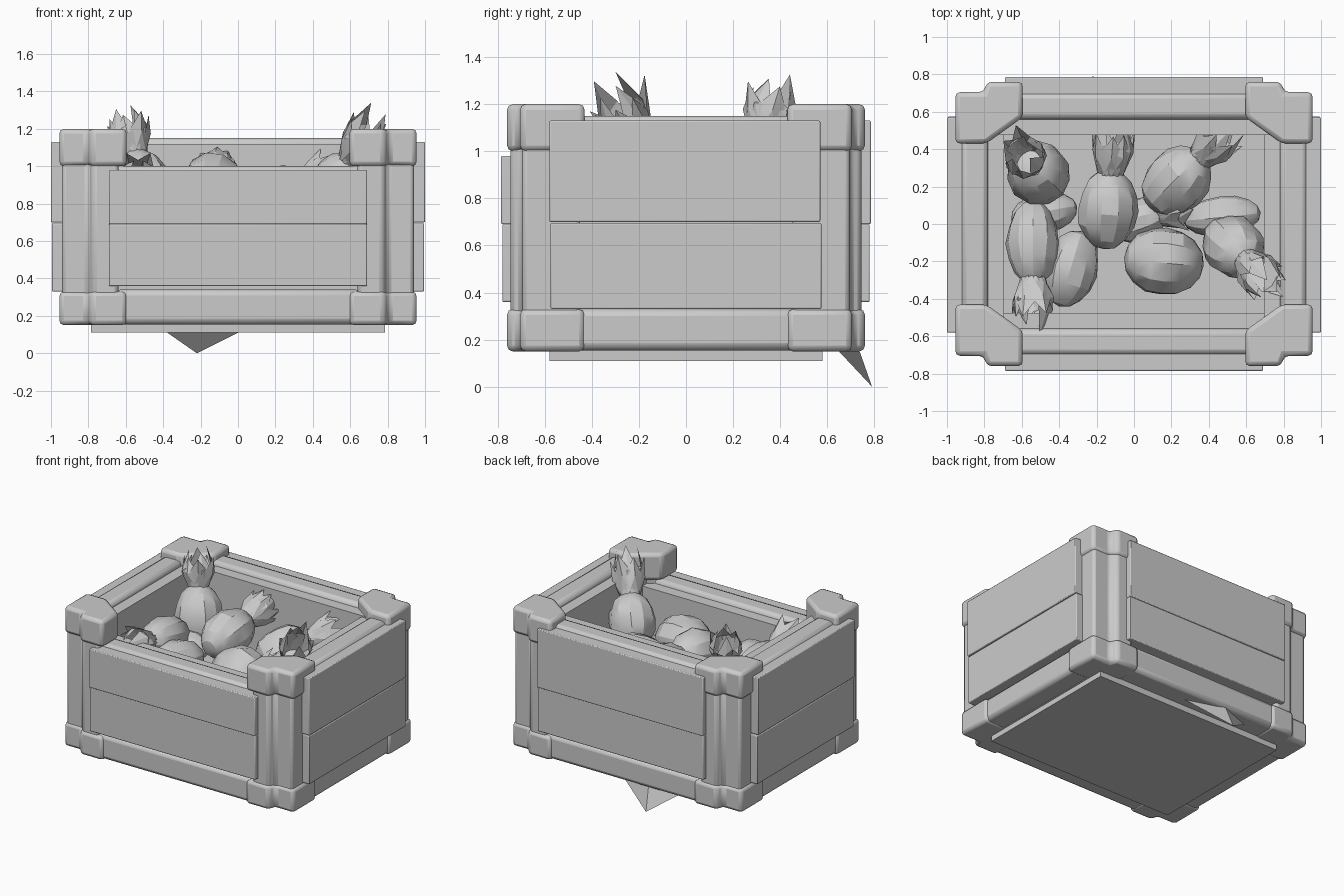
import bpy, bmesh, math, random
from mathutils import Vector, Matrix

if "Cube" in bpy.data.objects:
    bpy.data.objects.remove(bpy.data.objects["Cube"])

random.seed(4)


def finish(name, bm, bevel=0.0, angle=35):
    bmesh.ops.recalc_face_normals(bm, faces=bm.faces)
    me = bpy.data.meshes.new(name)
    bm.to_mesh(me)
    bm.free()
    ob = bpy.data.objects.new(name, me)
    bpy.context.collection.objects.link(ob)
    if bevel:
        m = ob.modifiers.new("bevel", 'BEVEL')
        m.width, m.segments, m.limit_method = bevel, 2, 'ANGLE'
    bpy.ops.object.select_all(action='DESELECT')
    ob.select_set(True)
    bpy.context.view_layer.objects.active = ob
    bpy.ops.object.shade_smooth_by_angle(angle=math.radians(angle))
    return ob


def box(name, x, y, z, bevel=0.0):
    bm = bmesh.new()
    size = Matrix.Diagonal((x[1] - x[0], y[1] - y[0], z[1] - z[0], 1))
    mid = Matrix.Translation((sum(x) / 2, sum(y) / 2, sum(z) / 2))
    bmesh.ops.create_cube(bm, size=1, matrix=mid @ size)
    return finish(name, bm, bevel)


def prism(name, pts, z0, z1, bevel):
    bm = bmesh.new()
    f = bm.faces.new([bm.verts.new((x, y, z0)) for x, y in pts])
    r = bmesh.ops.extrude_face_region(bm, geom=[f])
    vs = [v for v in r['geom'] if isinstance(v, bmesh.types.BMVert)]
    bmesh.ops.translate(bm, verts=vs, vec=(0, 0, z1 - z0))
    return finish(name, bm, bevel)


# Corner posts with chunky caps at top and bottom
CAP = [(.955, .43), (.79, .43), (.595, .57), (.595, .76), (.785, .76), (.805, .705), (.955, .705)]
POST = [(.94, .45), (.79, .45), (.64, .57), (.64, .745), (.775, .745), (.80, .695), (.94, .695)]
for sx in (-1, 1):
    for sy in (-1, 1):
        tag = ("left" if sx < 0 else "right") + ("_front" if sy < 0 else "_back")
        for part, prof, z0, z1, b in (("top_cap", CAP, 1.0, 1.2, .025),
                                      ("bottom_cap", CAP, .15, .33, .025),
                                      ("post", POST, .2, 1.1, .02)):
            prism(tag + "_" + part, [(sx * x, sy * y) for x, y in prof], z0, z1, b)


def span(s, a, b):
    return tuple(sorted((s * a, s * b)))


# Left and right sides: inner wall, rails and two outer planks
for s, n in ((-1, "left"), (1, "right")):
    box(n + "_inner_wall", span(s, .695, .79), (-.56, .56), (.15, 1.11))
    box(n + "_top_rail", span(s, .78, .925), (-.5, .5), (1.0, 1.15), .03)
    box(n + "_bottom_rail", span(s, .76, .94), (-.5, .5), (.155, .33), .03)
    box(n + "_lower_plank", span(s, .8, .995), (-.575, .575), (.33, .695), .006)
    box(n + "_upper_plank", span(s, .8, 1.0), (-.58, .57), (.70, 1.13), .006)

# Front is lower than the back
for s, n, top in ((-1, "front", 1.0), (1, "back", 1.15)):
    box(n + "_inner_wall", (-.75, .75), span(s, .475, .57), (.15, top - .03))
    box(n + "_top_rail", (-.7, .7), span(s, .56, .70), (top - .15, top), .03)
    box(n + "_bottom_rail", (-.66, .66), span(s, .56, .745), (.155, .34), .03)
    box(n + "_lower_plank", (-.69, .69), span(s, .6, .78), (.36, .69), .006)
    box(n + "_upper_plank", (-.69, .69), span(s, .6, .785), (.69, top - .02), .006)

# Base plate and the bed carrying the fruit
box("base_plate", (-.785, .785), (-.58, .58), (.11, .18))
box("base_frame", (-.9, .9), (-.68, .68), (.155, .22))
box("fruit_bed", (-.72, .72), (-.5, .5), (.58, .62))

# Splinter hanging off the back lower edge
bm = bmesh.new()
a, b, c, d = [bm.verts.new(p) for p in ((-.45, .64, .16), (.10, .64, .16), (-.22, .79, 0), (-.2, .73, .17))]
for f in ((a, b, c), (a, c, d), (b, d, c), (a, d, b)):
    bm.faces.new(f)
finish("back_splinter", bm, angle=20)


def fruit(name, loc, axis, r, half, crown, leaves=7):
    """Faceted oval fruit with a tuft of folded pointed leaves along its axis."""
    rot = Vector((0, 0, 1)).rotation_difference(Vector(axis)).to_matrix().to_4x4()
    place = Matrix.Translation(loc) @ rot
    bm = bmesh.new()
    bmesh.ops.create_uvsphere(bm, u_segments=11, v_segments=8, radius=1)
    for v in bm.verts:
        k = random.uniform(.94, 1.03)
        v.co = Vector((v.co.x * r * k, v.co.y * r * k, v.co.z * half))
    bm.transform(place)
    finish(name + "_body", bm, angle=25)
    if not crown:
        return
    bm = bmesh.new()
    for ring, count in ((0, leaves), (1, leaves - 3)):
        for i in range(count):
            t = 2 * math.pi * (i + ring * .5) / count + random.uniform(-.2, .2)
            spread = (.13, .06)[ring] * random.uniform(.7, 1.3)
            h = crown * (.75, 1.0)[ring] * random.uniform(.8, 1.0)
            w = .06
            leaf = [(.05, -w * .7, half - .05), (.05, w * .7, half - .05), (.09, w, half + h * .5),
                    (spread, 0, half + h), (.09, -w, half + h * .5), (.115, 0, half + h * .4)]
            vs = [bm.verts.new(Matrix.Rotation(t, 3, 'Z') @ Vector(p)) for p in leaf]
            for f in ((0, 1, 5), (1, 2, 5), (2, 3, 5), (3, 4, 5), (4, 0, 5)):
                bm.faces.new([vs[j] for j in f])
    bm.transform(place)
    finish(name + "_crown", bm, angle=20)


# Heap of fruit: location, axis, radius, half length, crown length
HEAP = [((-.54, -.10, .85), (0, -1, .22), .145, .23, .28),
        ((-.51, .27, .88), (-.25, .3, 1), .17, .22, .26),
        ((-.14, .08, .91), (.08, 1, .2), .165, .22, .30),
        ((.23, .23, .83), (.6, .6, .3), .17, .21, .26),
        ((.16, -.20, .80), (-1, .1, .1), .19, .215, 0),
        ((.53, -.12, .89), (.42, -.45, .8), .165, .2, .32),
        ((.47, .04, .76), (1, .1, .1), .11, .21, 0),
        ((-.34, -.24, .77), (.3, 1, 0), .15, .21, 0),
        ((-.48, .06, .74), (1, .2, 0), .11, .18, 0),
        ((.02, .02, .72), (1, .3, .2), .12, .16, .16)]
for i, h in enumerate(HEAP):
    fruit(f"fruit_{i + 1}", *h)
